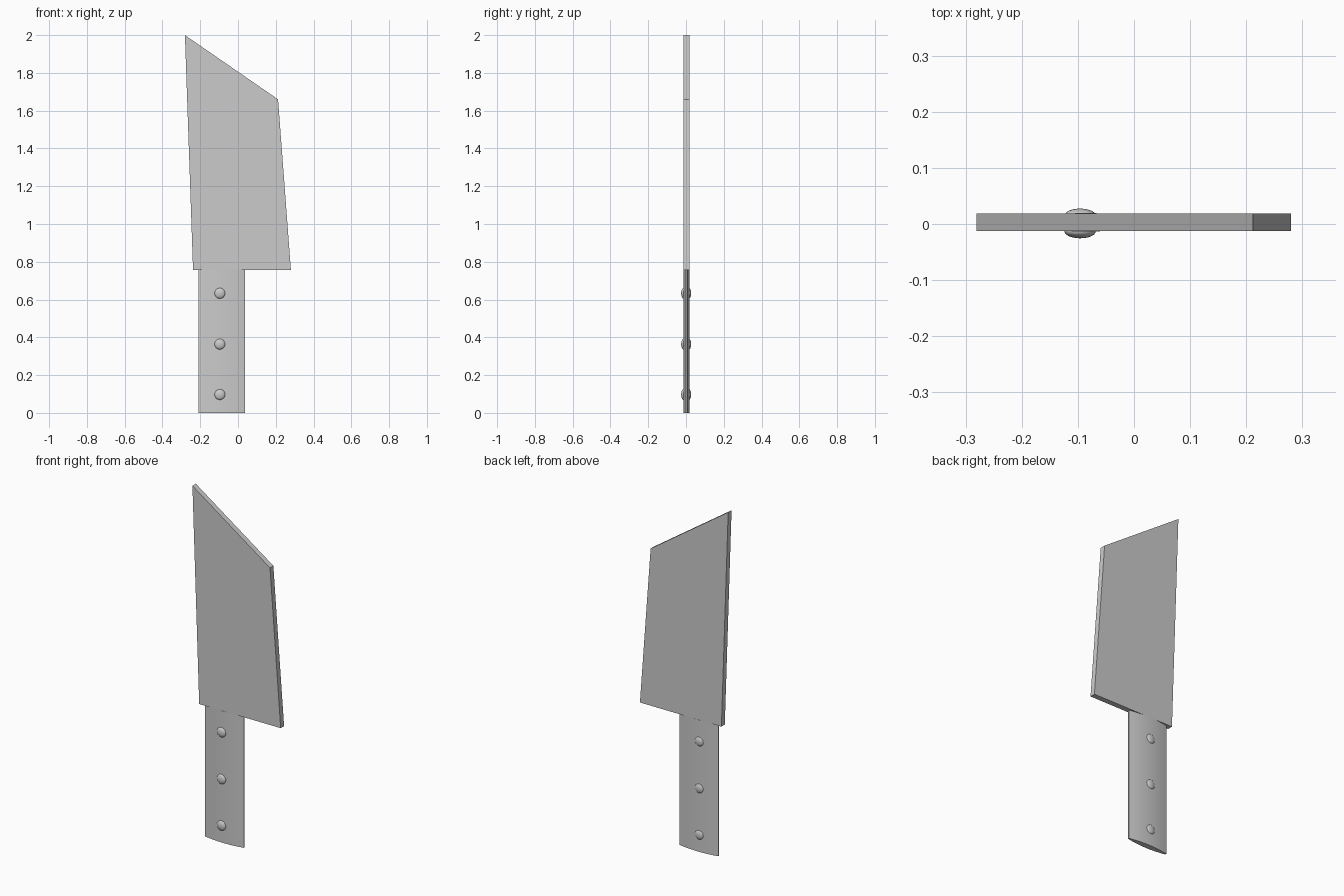
import bpy, bmesh, math

if "Cube" in bpy.data.objects:
    bpy.data.objects.remove(bpy.data.objects["Cube"])

MID_Y = 0.003  # mid plane of blade and handle


def make_object(name, bm):
    bmesh.ops.recalc_face_normals(bm, faces=bm.faces)
    mesh = bpy.data.meshes.new(name)
    bm.to_mesh(mesh)
    bm.free()
    obj = bpy.data.objects.new(name, mesh)
    bpy.context.collection.objects.link(obj)
    return obj


def smooth(obj, angle):
    bpy.ops.object.select_all(action='DESELECT')
    obj.select_set(True)
    bpy.context.view_layer.objects.active = obj
    bpy.ops.object.shade_smooth_by_angle(angle=math.radians(angle))


def prism(name, points, direction):
    bm = bmesh.new()
    face = bm.faces.new([bm.verts.new(p) for p in points])
    ext = bmesh.ops.extrude_face_region(bm, geom=[face])
    verts = [g for g in ext['geom'] if isinstance(g, bmesh.types.BMVert)]
    bmesh.ops.translate(bm, verts=verts, vec=direction)
    return make_object(name, bm)


# Blade: flat slanted plate
profile = [(-0.238, 0.757), (0.28, 0.757), (0.212, 1.66), (-0.281, 2.0)]
half = 0.0155
prism("blade", [(x, MID_Y - half, z) for x, z in profile], (0, 2 * half, 0))

# Handle: lens-shaped section with narrow blunt edges
left, right, edge, belly, steps = -0.210, 0.038, 0.004, 0.0165, 16
front, back = [], []
for i in range(steps + 1):
    t = i / steps
    x = left + (right - left) * t
    h = edge + (belly - edge) * (1 - (2 * t - 1) ** 2)
    front.append((x, MID_Y - h, 0))
    back.append((x, MID_Y + h, 0))
handle = prism("handle", front + back[::-1], (0, 0, 0.757))
smooth(handle, 30)


# Rivets: pins through the handle with domed heads on both sides
def rivet(name, x, z):
    radius, rim, tip, y_mid, sides, rings = 0.028, 0.014, 0.0265, 0.001, 24, 6
    section = []
    for i in range(rings + 1):
        a = math.pi / 2 * i / rings
        section.append((radius * math.sin(a), rim + (tip - rim) * math.cos(a)))
    section += [(r, -y) for r, y in reversed(section)]
    bm = bmesh.new()
    verts = [bm.verts.new((r, y, 0)) for r, y in section]
    edges = [bm.edges.new(pair) for pair in zip(verts, verts[1:])]
    bmesh.ops.spin(bm, geom=verts + edges, cent=(0, 0, 0), axis=(0, 1, 0),
                   angle=2 * math.pi, steps=sides, use_merge=True)
    bmesh.ops.remove_doubles(bm, verts=bm.verts, dist=1e-5)
    obj = make_object(name, bm)
    obj.location = (x, y_mid, z)
    smooth(obj, 40)


for label, z in (("lower", 0.097), ("middle", 0.364), ("upper", 0.633)):
    rivet(label + "_rivet", -0.096, z)
